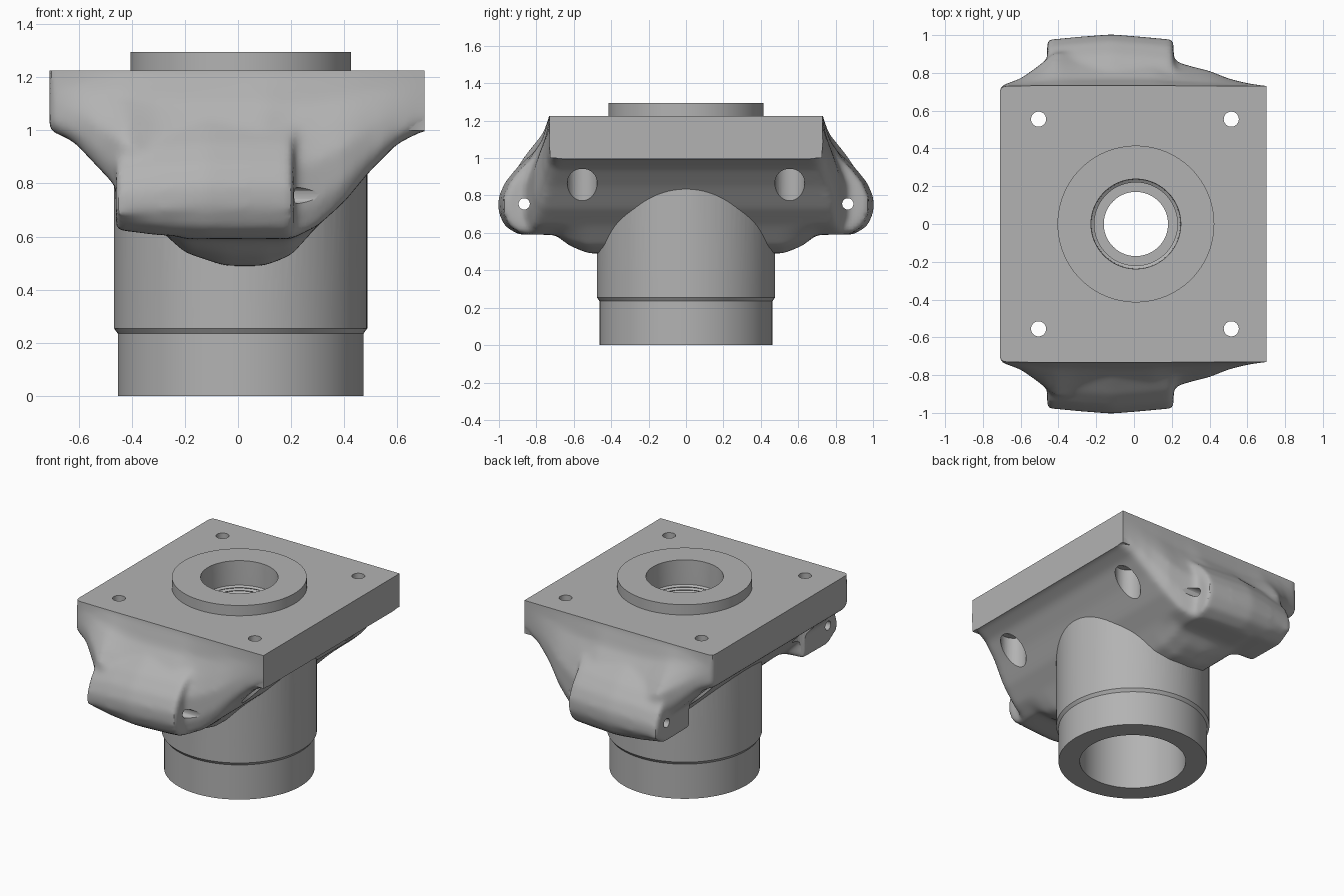
import bpy, bmesh, math
from mathutils import Matrix, Vector

cube = bpy.data.objects.get("Cube")
if cube:
    bpy.data.objects.remove(cube)

metal = bpy.data.materials.new("cast grey metal")
metal.use_nodes = True
GREY = (0.45, 0.45, 0.45, 1)
metal.diffuse_color = GREY
metal.node_tree.nodes["Principled BSDF"].inputs["Base Color"].default_value = GREY

AXIS_X = 0.01      # bore axis
TOP = 1.225        # plate top
SIDES = 96


def finish(bm, name):
    bmesh.ops.recalc_face_normals(bm, faces=bm.faces)
    mesh = bpy.data.meshes.new(name)
    bm.to_mesh(mesh)
    bm.free()
    mesh.materials.append(metal)
    ob = bpy.data.objects.new(name, mesh)
    bpy.context.collection.objects.link(ob)
    return ob


def loft(bm, rings):
    rows = [[bm.verts.new(p) for p in ring] for ring in rings]
    n = len(rows[0])
    for a, b in zip(rows, rows[1:]):
        for i in range(n):
            j = (i + 1) % n
            bm.faces.new((a[i], a[j], b[j], b[i]))
    bm.faces.new(rows[0])
    bm.faces.new(rows[-1])


def revolve(name, profile):
    bm = bmesh.new()
    turns = [2 * math.pi * i / SIDES for i in range(SIDES)]
    loft(bm, [[(AXIS_X + r * math.cos(t), r * math.sin(t), z) for t in turns]
              for r, z in profile])
    return finish(bm, name)


def box(name, lo, hi):
    lo, hi = Vector(lo), Vector(hi)
    bm = bmesh.new()
    bmesh.ops.create_cube(bm, size=1, matrix=Matrix.Translation((lo + hi) / 2)
                          @ Matrix.Diagonal((*(hi - lo), 1)))
    return finish(bm, name)


def rod(bm, centre, radius, length, along_x=False):
    turn = Matrix.Rotation(math.pi / 2, 4, 'Y') if along_x else Matrix()
    bmesh.ops.create_cone(bm, cap_ends=True, segments=32, radius1=radius, radius2=radius,
                          depth=length, matrix=Matrix.Translation(centre) @ turn)


def apply_mod(ob, kind, **settings):
    mod = ob.modifiers.new(kind.lower(), kind)
    for key, value in settings.items():
        setattr(mod, key, value)
    bpy.context.view_layer.objects.active = ob
    bpy.ops.object.modifier_apply(modifier=mod.name)


def combine(ob, other, operation):
    apply_mod(ob, 'BOOLEAN', object=other, operation=operation, solver='EXACT')
    bpy.data.objects.remove(other)


def lookup(table, x):
    for (x0, v0), (x1, v1) in zip(table, table[1:]):
        if x <= x1:
            return v0 + (v1 - v0) * max(0, (x - x0) / (x1 - x0))
    return table[-1][1]


# Flared web under the plate, lofted along x
REACH = [(-.71, .73), (-.6, .77), (-.5, .84), (-.42, .91), (.1, .92), (.2, .865),
         (.3, .835), (.4, .81), (.5, .77), (.6, .745), (.7, .73)]
UNDER = [(-.71, 1.0), (-.62, .96), (-.46, .79), (-.3, .63), (-.2, .59), (.2, .59),
         (.3, .64), (.4, .73), (.5, .85), (.6, .95), (.7, 1.0)]
COLLAR = [(-.3, .63), (-.2, .54), (-.05, .49), (.1, .49), (.2, .53), (.3, .64)]


def web_section(x):
    y, z = lookup(REACH, x), lookup(UNDER, x)
    low = min(z, lookup(COLLAR, x)) if abs(x) < .3 else z
    h, out = TOP - z, y - .73
    half = [(.52, low), (.62, low + (z - low) * .4), (.7, z), (y - .03, z),
            (y, z + .15 * h), (y, z + .42 * h), (.73 + .65 * out, z + .6 * h),
            (.73 + .2 * out, z + .8 * h), (.73, TOP), (.73, TOP + .1)]
    return [(x, a, b) for a, b in half] + [(x, -a, b) for a, b in reversed(half)]


bm = bmesh.new()
loft(bm, [web_section(-.71 + 1.48 * i / 60) for i in range(61)])

# Pivot lugs, front and back
LUG = [(.62, .6), (.9, .595), (.965, .635), (1.0, .71), (1.0, .79),
       (.965, .87), (.9, .95), (.78, 1.06), (.62, 1.06)]
for side in (1, -1):
    rings = []
    for x, shift, lift in ((-.46, -.025, .03), (-.3, -.01, .01), (-.12, .004, 0),
                           (.05, -.01, 0), (.21, -.025, 0)):
        rings.append([(x, side * (y + shift), z + (lift if z < .7 else -lift))
                      for y, z in LUG])
    loft(bm, rings)
housing = finish(bm, "bearing_housing")
apply_mod(housing, 'REMESH', mode='VOXEL', voxel_size=.018)
apply_mod(housing, 'SMOOTH', factor=.5, iterations=9)

# Bolt-head recesses below the plate
bm = bmesh.new()
BOLTS = [(x, y) for x in (-.505, .515) for y in (-.555, .555)]
for x, y in BOLTS:
    rod(bm, (x, y, .74), .08, .5)
combine(housing, finish(bm, "bolt_recesses"), 'DIFFERENCE')

# Mounting plate, trimmed flat on top and on one end
combine(housing, box("plate", (-.67, -.728, 1.0), (.75, .728, TOP + .05)), 'UNION')
combine(housing, box("trim", (-1, -1.2, 0), (.702, 1.2, TOP)), 'INTERSECT')

# Barrel, lower spigot and raised top ring
combine(housing, revolve("barrel", [(.4625, 0), (.4625, .235), (.477, .255), (.477, 1.1),
                                    (.415, 1.1), (.415, 1.295)]), 'UNION')

# Stepped bore with a threaded upper part
bore = [(.33, -.1), (.33, .85), (.17, .85), (.17, 1.0)]
for i in range(7):
    bore += [(.22, 1.0 + .02 * i), (.235, 1.01 + .02 * i)]
bore += [(.235, 1.15), (.24, 1.4)]
combine(housing, revolve("bore", bore), 'DIFFERENCE')

# Bolt holes and pivot pin holes
bm = bmesh.new()
for x, y in BOLTS:
    rod(bm, (x, y, 1.1), .04, .7)
for side in (1, -1):
    rod(bm, (-.1, side * .865, .755), .03, 1.0, along_x=True)
combine(housing, finish(bm, "holes"), 'DIFFERENCE')

bpy.ops.object.select_all(action='DESELECT')
housing.select_set(True)
bpy.context.view_layer.objects.active = housing
bpy.ops.object.shade_smooth_by_angle(angle=math.radians(32))
